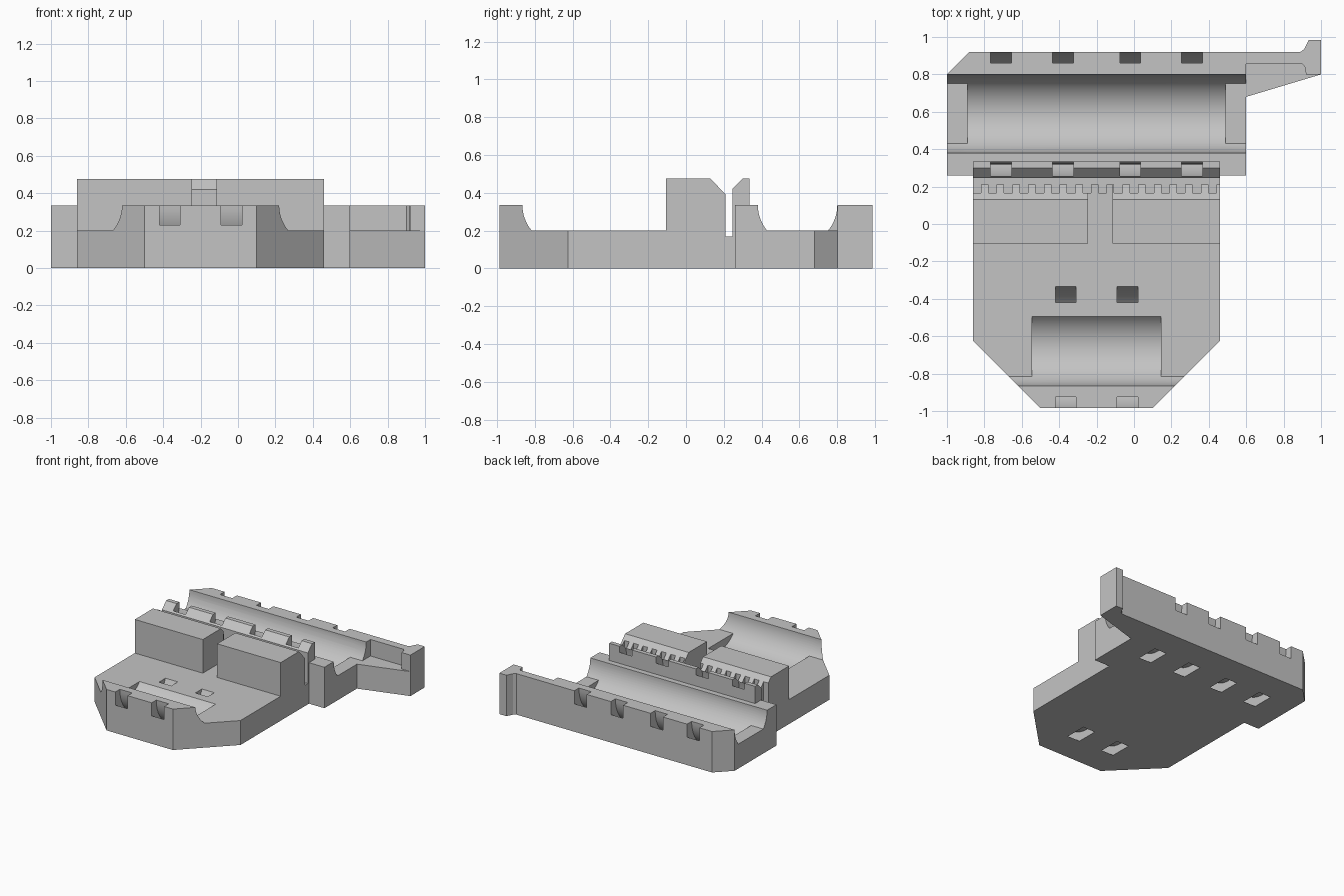
import bpy, bmesh, math

cube = bpy.data.objects.get("Cube")
if cube:
    bpy.data.objects.remove(cube, do_unlink=True)

grey = bpy.data.materials.new("plain_grey")
grey.use_nodes = True
grey.diffuse_color = (0.55, 0.55, 0.55, 1)
grey.node_tree.nodes["Principled BSDF"].inputs["Base Color"].default_value = (0.55, 0.55, 0.55, 1)

AXIS_Z, LOW, TOP, R, STEP = 0.335, 0.2, 0.6, 0.21, 5
LEFT, RIGHT = -0.86, 0.46
FRONT_Y, REAR_Y = -0.655, 0.59


def finish(name, bm):
    bmesh.ops.recalc_face_normals(bm, faces=bm.faces[:])
    mesh = bpy.data.meshes.new(name)
    bm.to_mesh(mesh)
    bm.free()
    mesh.materials.append(grey)
    ob = bpy.data.objects.new(name, mesh)
    bpy.context.collection.objects.link(ob)
    return ob


def prism(name, pts, a, b, axis="z"):
    """Extrude a plan (x, y) along z, or a side profile (y, z) along x."""
    bm = bmesh.new()
    place = (lambda p, t: (p[0], p[1], t)) if axis == "z" else (lambda p, t: (t, p[0], p[1]))
    lo = [bm.verts.new(place(p, a)) for p in pts]
    hi = [bm.verts.new(place(p, b)) for p in pts]
    bm.faces.new(lo)
    bm.faces.new(hi)
    for i in range(len(pts)):
        j = (i + 1) % len(pts)
        bm.faces.new((lo[i], lo[j], hi[j], hi[i]))
    return finish(name, bm)


def box(name, x0, x1, y0, y1, z0, z1):
    return prism(name, [(x0, y0), (x1, y0), (x1, y1), (x0, y1)], z0, z1)


def arc(cy, start, end):
    return [(cy + R * math.cos(math.radians(a)), AXIS_Z + R * math.sin(math.radians(a)))
            for a in range(start, end + 1, STEP)]


def ring(name, x, cy, inner=0.271, outer=0.347, half=0.056, n=64):
    """Square-section hoop around a trough axis."""
    bm = bmesh.new()
    loops = []
    for i in range(n):
        a = math.tau * i / n
        loops.append([bm.verts.new((x + s * half, cy + r * math.cos(a), AXIS_Z + r * math.sin(a)))
                      for s, r in ((-1, inner), (1, inner), (1, outer), (-1, outer))])
    for i in range(n):
        p, q = loops[i], loops[(i + 1) % n]
        for k in range(4):
            m = (k + 1) % 4
            bm.faces.new((p[k], p[m], q[m], q[k]))
    return finish(name, bm)


def combine(target, other, operation):
    mod = target.modifiers.new("shape", "BOOLEAN")
    mod.operation, mod.solver, mod.object = operation, "EXACT", other
    bpy.context.view_layer.objects.active = target
    bpy.ops.object.modifier_apply(modifier=mod.name)
    bpy.data.objects.remove(other, do_unlink=True)


def add(target, other):
    combine(target, other, "UNION")


def cut(target, other):
    combine(target, other, "DIFFERENCE")


# Front plate with chamfered nose and curved lip
body = prism("carriage_body", [(-0.5, -0.985), (0.1, -0.985), (RIGHT, -0.625), (RIGHT, 0.3),
                               (LEFT, 0.3), (LEFT, -0.625)], 0, AXIS_Z)
cut(body, prism("front_clearance", arc(FRONT_Y, 180, 220) + [(0.4, LOW), (0.4, TOP),
                (FRONT_Y - R, TOP)], -1.1, 1.1, "x"))
cut(body, prism("front_trough", arc(FRONT_Y, 180, 360) + [(FRONT_Y + R, TOP),
                (FRONT_Y - R, TOP)], -0.545, 0.145, "x"))

# Rear crossbar with long bearing trough and end ledges
rear = prism("rear_bar", [(-1, 0.26), (0.6, 0.26), (0.6, 0.92), (-0.88, 0.92), (-1, 0.8)], 0, AXIS_Z)
rim = [(REAR_Y + R, TOP), (REAR_Y - R, TOP)]
cut(rear, prism("ledge_cut", arc(REAR_Y, 180, 220) + arc(REAR_Y, 320, 360) + rim, -1.1, 1.1, "x"))
cut(rear, prism("rear_trough", arc(REAR_Y, 180, 360) + rim, -0.89, 0.49, "x"))

# Side wing: low gusset, thin back wall and end stop
back = [(1, 0.8), (1, 0.985), (0.935, 0.985), (0.91, 0.935), (0.89, 0.92), (0.55, 0.92)]
add(rear, prism("wing_gusset", [(0.55, 0.665)] + back, 0, LOW))
add(rear, prism("wing_wall", [(0.55, 0.855), (0.9, 0.855), (0.913, 0.84), (0.92, 0.8)] + back, 0, AXIS_Z))
add(body, rear)

# Two belt clamp blocks and the retaining rail behind them
for x0, x1 in ((LEFT, -0.245), (-0.115, RIGHT)):
    add(body, prism("clamp_block", [(-0.105, 0.1), (-0.105, 0.475), (0.13, 0.475),
                                    (0.21, 0.39), (0.21, 0.1)], x0, x1, "x"))
add(body, prism("belt_rail", [(0.245, 0.1), (0.245, 0.42), (0.3, 0.475), (0.335, 0.475),
                              (0.335, 0.1)], LEFT, RIGHT, "x"))

# Belt slot and tooth grooves
cut(body, box("belt_slot", -0.95, 0.55, 0.21, 0.245, 0.17, TOP))
for i in range(16):
    x = -0.84 + 0.084 * i
    cut(body, box("tooth_groove", x - 0.022, x + 0.022, 0.165, 0.225, 0.17, TOP))

# Curved tie slots around both troughs
for x in (-0.71, -0.38, -0.02, 0.31):
    cut(body, ring("rear_tie_slot", x, REAR_Y))
for x in (-0.365, -0.035):
    cut(body, ring("front_tie_slot", x, FRONT_Y))

# Smooth only the curved surfaces
for ob in bpy.context.selected_objects:
    ob.select_set(False)
body.select_set(True)
bpy.context.view_layer.objects.active = body
bpy.ops.object.shade_smooth_by_angle(angle=math.radians(15))
